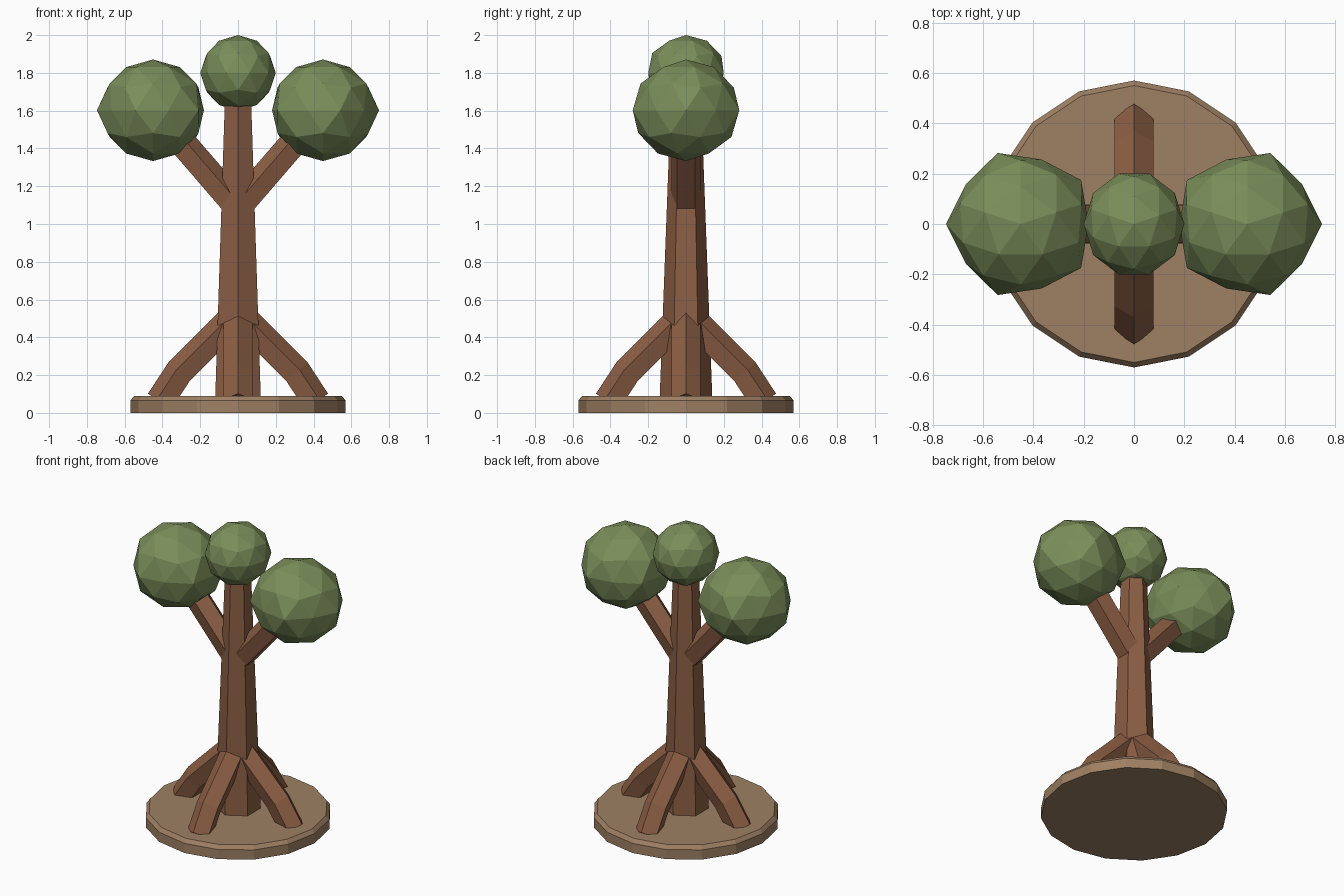
import bpy, bmesh, math
from mathutils import Vector, Matrix

if "Cube" in bpy.data.objects:
    bpy.data.objects.remove(bpy.data.objects["Cube"])


def material(name, rgb):
    m = bpy.data.materials.new(name)
    m.diffuse_color = (*rgb, 1)
    m.use_nodes = True
    m.node_tree.nodes["Principled BSDF"].inputs["Base Color"].default_value = m.diffuse_color
    return m


BARK = material("bark brown", (0.262, 0.112, 0.058))
LEAF = material("leaf green", (0.195, 0.270, 0.102))
EARTH = material("earth tan", (0.345, 0.216, 0.125))


def finish(name, bm, mat):
    bmesh.ops.recalc_face_normals(bm, faces=bm.faces)
    me = bpy.data.meshes.new(name)
    bm.to_mesh(me)
    bm.free()
    me.materials.append(mat)
    ob = bpy.data.objects.new(name, me)
    bpy.context.collection.objects.link(ob)
    return ob


def loft(name, rings, mat, turn=0.0):
    """Skin a list of equal-length point rings and cap both ends."""
    bm = bmesh.new()
    rot = Matrix.Rotation(turn, 3, 'Z')
    rows = [[bm.verts.new(rot @ Vector(p)) for p in ring] for ring in rings]
    n = len(rows[0])
    for a, b in zip(rows, rows[1:]):
        for i in range(n):
            j = (i + 1) % n
            bm.faces.new((a[i], a[j], b[j], b[i]))
    bm.faces.new(rows[0])
    bm.faces.new(rows[-1])
    return finish(name, bm, mat)


def disc(r, z, n, start=0.0):
    return [(r * math.cos(start + math.tau * i / n),
             r * math.sin(start + math.tau * i / n), z) for i in range(n)]


def limb(name, path, r, turn):
    """Five-sided limb along an x-z path, ridge on its upper side, mitred bends."""
    pts = [Vector((x, 0, z)) for x, z in path]
    dirs = [(b - a).normalized() for a, b in zip(pts, pts[1:])]
    rings = []
    for k, p in enumerate(pts):
        d0, d1 = dirs[max(k - 1, 0)], dirs[min(k, len(dirs) - 1)]
        t = (d0 + d1).normalized()
        up = Vector((-t.z, 0, t.x)) / t.dot(d0)
        ring = []
        for i in range(5):
            a = math.tau * i / 5
            ring.append(p + up * (r * math.cos(a)) + Vector((0, r * math.sin(a), 0)))
        rings.append(ring)
    return loft(name, rings, BARK, turn)


def foliage(name, centre, r, wobble, scale, mirror=1):
    """Faceted leaf ball whose outline swells slightly five times around."""
    bm = bmesh.new()
    bmesh.ops.create_icosphere(bm, subdivisions=2, radius=r,
                               matrix=Matrix.Rotation(math.pi / 2, 4, 'Z'))
    for v in bm.verts:
        flat = math.hypot(v.co.x, v.co.y) / r
        k = 1 - wobble * flat * math.cos(5 * math.atan2(v.co.y, v.co.x))
        v.co = Vector((v.co.x * k * scale[0] * mirror, v.co.y * k * scale[1],
                       v.co.z * scale[2])) + Vector(centre)
    return finish(name, bm, LEAF)


# Ground disc with chamfered rim
loft("base_disc", [disc(0.57, 0, 16), disc(0.57, 0.065, 16), disc(0.55, 0.09, 16)], EARTH)

# Tapered six-sided trunk
loft("trunk", [disc(0.14, 0.06, 6, math.pi / 2), disc(0.08, 1.66, 6, math.pi / 2)], BARK)

# Four bent roots
for i, side in enumerate(("right", "back", "left", "front")):
    limb("root_" + side, [(0.02, 0.499), (0.306, 0.213), (0.408, 0.057)], 0.082,
         i * math.pi / 2)

# Two branches, each carrying a large leaf ball
for side, s in (("right", 1), ("left", -1)):
    limb("branch_" + side, [(0.01, 1.09), (0.40, 1.542)], 0.08, 0 if s > 0 else math.pi)
    foliage("foliage_" + side, (0.45 * s, 0, 1.602), 0.283, 0.048, (1, 1, 0.95), -s)

# Small leaf ball on the trunk top
foliage("foliage_top", (0, 0, 1.8), 0.2, 0, (1, 1.05, 1))
